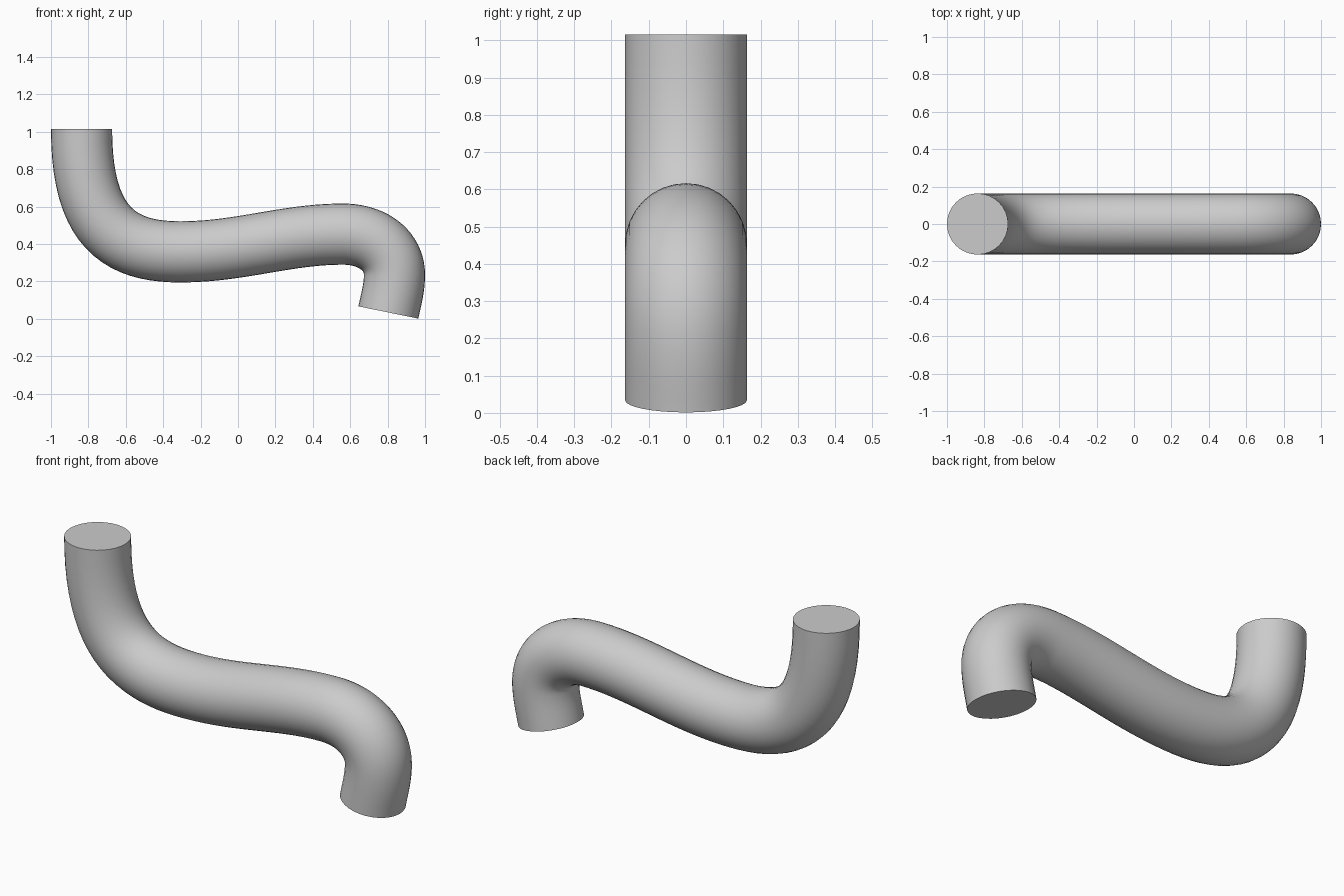
import bpy
import bmesh
from mathutils import Vector

cube = bpy.data.objects.get("Cube")
if cube:
    bpy.data.objects.remove(cube, do_unlink=True)

RADIUS = 0.1635

# Plain grey finish
grey = bpy.data.materials.new("plain grey")
grey.use_nodes = True
colour = (0.6, 0.6, 0.6, 1)
grey.diffuse_color = colour
grey.node_tree.nodes["Principled BSDF"].inputs["Base Color"].default_value = colour

# Centreline knots: x, z, tangent direction, incoming and outgoing handle lengths
knots = [
    ((-0.8365, 1.015), (0, -1), 0.1, 0.53),
    ((-0.31, 0.358), (1, 0), 0.32, 0.32),
    ((0.56, 0.453), (1, 0), 0.30, 0.16),
    ((0.8365, 0.235), (0, -1), 0.13, 0.07),
    ((0.804, 0.034), (-0.2, -0.98), 0.07, 0.1),
]
path = bpy.data.curves.new("pipe_path", "CURVE")
path.dimensions = "3D"
path.resolution_u = 20
path.bevel_depth = RADIUS
path.bevel_resolution = 14
path.use_fill_caps = True
spline = path.splines.new("BEZIER")
spline.bezier_points.add(len(knots) - 1)
for point, (pos, direction, before, after) in zip(spline.bezier_points, knots):
    centre = Vector((pos[0], 0, pos[1]))
    tangent = Vector((direction[0], 0, direction[1])).normalized()
    point.handle_left_type = point.handle_right_type = "FREE"
    point.co = centre
    point.handle_left = centre - tangent * before
    point.handle_right = centre + tangent * after

# Sweep the pipe, then turn it into a closed mesh
sweep = bpy.data.objects.new("pipe_sweep", path)
bpy.context.collection.objects.link(sweep)
bpy.context.view_layer.update()
graph = bpy.context.evaluated_depsgraph_get()
mesh = bpy.data.meshes.new_from_object(sweep.evaluated_get(graph))
bpy.data.objects.remove(sweep, do_unlink=True)

bm = bmesh.new()
bm.from_mesh(mesh)
bmesh.ops.remove_doubles(bm, verts=bm.verts, dist=0.0005)
bmesh.ops.recalc_face_normals(bm, faces=bm.faces)
bm.to_mesh(mesh)
bm.free()

mesh.materials.clear()
mesh.materials.append(grey)
pipe = bpy.data.objects.new("bent_pipe", mesh)
bpy.context.collection.objects.link(pipe)
bpy.context.view_layer.objects.active = pipe
pipe.select_set(True)
bpy.ops.object.shade_smooth_by_angle()
